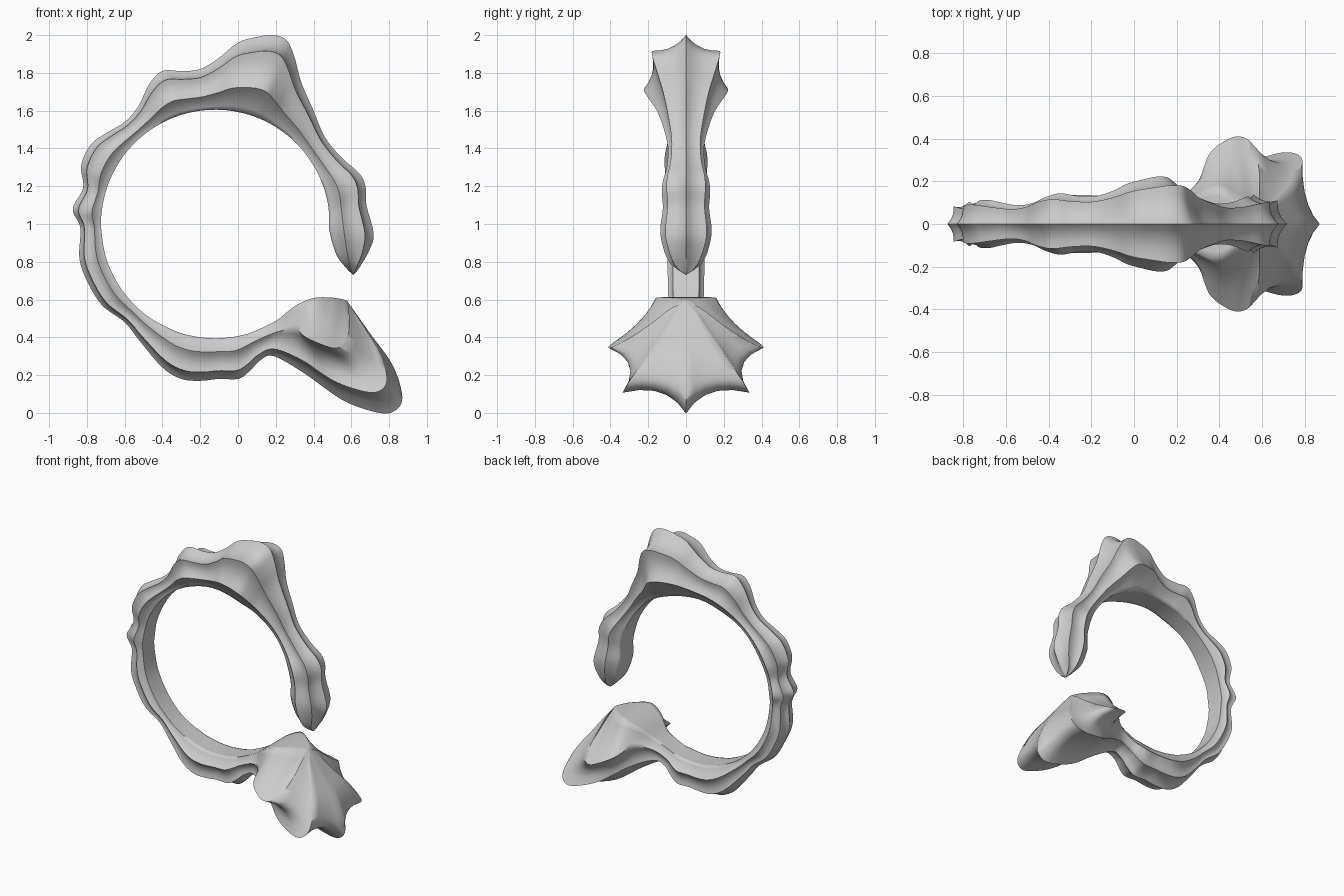
import bpy
import bmesh
from mathutils import Vector

if "Cube" in bpy.data.objects:
    bpy.data.objects.remove(bpy.data.objects["Cube"], do_unlink=True)

CENTRE = Vector((-0.12, 1.0))
BORE = 0.605
SPAN_STEPS = 6
EDGE_STEPS = 5

# Outer ridge of the band (x, z), from the slim head over the crest to the neck
crest = [(.718, .95), (.68, 1.1), (.675, 1.2), (.64, 1.27), (.55, 1.35), (.46, 1.46),
         (.4, 1.6), (.335, 1.75), (.3, 1.88), (.26, 1.97), (.19, 2), (.1, 1.99), (0, 1.96),
         (-.1, 1.88), (-.2, 1.82), (-.3, 1.81), (-.4, 1.81), (-.47, 1.74), (-.53, 1.62),
         (-.6, 1.54), (-.7, 1.48), (-.78, 1.42), (-.83, 1.31), (-.82, 1.19), (-.875, 1.08),
         (-.835, .98), (-.84, .82), (-.8, .7), (-.72, .57), (-.6, .48), (-.52, .38),
         (-.4, .24), (-.3, .18), (-.2, .17), (-.1, .18), (0, .18), (.06, .22), (.12, .28)]

# Bore point, outer point, half width of the bore face and sideways lean
head = [(.61, .73, .61, .73, 0, 0), (.57, .77, .64, .765, .03, 0),
        (.52, .84, .695, .86, .06, 0)]
flare = [(.2, .487, .19, .3, .08, 0), (.3, .565, .35, .21, .14, .02),
         (.4, .608, .55, .07, .16, .1), (.5, .61, .72, .006, .09, .14),
         (.56, .6, .82, .005, .03, .15), (.575, .595, .87, .08, .01, .13),
         (.58, .59, .82, .25, 0, .09), (.58, .59, .7, .42, 0, .04),
         (.58, .59, .58, .59, 0, 0)]


def band_section(point):
    """Section lying on the round bore, pointing at the outer ridge."""
    outer = Vector(point)
    spoke = outer - CENTRE
    base = CENTRE + spoke.normalized() * BORE
    return (*base, *outer, .055 + .1 * (spoke.length - BORE), 0)


def catmull(a, b, c, d, t):
    return 0.5 * (2 * b + (c - a) * t + (2 * a - 5 * b + 4 * c - d) * t * t
                  + (3 * b - a - 3 * c + d) * t ** 3)


def smooth_sections(rows):
    """Interpolate every section value along the sweep."""
    result = []
    for i in range(len(rows) - 1):
        quad = [rows[max(0, min(len(rows) - 1, i + k))] for k in (-1, 0, 1, 2)]
        for step in range(SPAN_STEPS):
            result.append([catmull(*vals, step / SPAN_STEPS) for vals in zip(*quad)])
    return result + [list(rows[-1])]


def outline(row):
    """Closed ridged outline with hollow flanks between the ridges."""
    bx, bz, ox, oz, bore_width, lean = row
    base = Vector((bx, 0, bz))
    rise = Vector((ox - bx, 0, oz - bz))
    height = rise.length
    up = rise.normalized()
    back = Vector((up.z, 0, -up.x)) * lean
    spread = 1 + 2.2 * lean
    low_width = (min(.04, .4 * height) + .41 * height) * spread
    high_width = (min(.03, .3 * height) + .34 * height) * spread
    side = Vector((0, 1, 0))
    ridges = [base,
              base + side * max(0, bore_width),
              base + rise * .33 + side * low_width + back,
              base + rise * .8 + side * high_width + back * .2,
              base + rise]
    core = base + rise * .45
    hollow = .25 + lean
    half = []
    for start, end, pull in zip(ridges, ridges[1:], (0, .1, hollow, hollow)):
        middle = (start + end) / 2
        control = middle.lerp(core, pull)
        for k in range(EDGE_STEPS):
            t = k / EDGE_STEPS
            half.append(start.lerp(control, t).lerp(control.lerp(end, t), t))
    half.append(ridges[-1])
    mirrored = [Vector((p.x, -p.y, p.z)) for p in half[-2:0:-1]]
    return half + mirrored


# Sweep the ridged outline into one open bangle
bm = bmesh.new()
sections = smooth_sections(head + [band_section(p) for p in crest] + flare)
loops = [[bm.verts.new(p) for p in outline(row)] for row in sections]
for first, second in zip(loops, loops[1:]):
    count = len(first)
    for j in range(count):
        n = (j + 1) % count
        bm.faces.new((first[j], first[n], second[n], second[j]))
bmesh.ops.remove_doubles(bm, verts=bm.verts, dist=0.0005)
bmesh.ops.recalc_face_normals(bm, faces=bm.faces)
mesh = bpy.data.meshes.new("ridged_bangle")
bm.to_mesh(mesh)
bm.free()
bangle = bpy.data.objects.new("ridged_bangle", mesh)
bpy.context.collection.objects.link(bangle)

# Plain grey metal
grey = bpy.data.materials.new("soft_grey")
grey.use_nodes = True
colour = (0.6, 0.6, 0.6, 1)
grey.diffuse_color = colour
grey.node_tree.nodes["Principled BSDF"].inputs["Base Color"].default_value = colour
mesh.materials.append(grey)

bpy.ops.object.select_all(action="DESELECT")
bangle.select_set(True)
bpy.context.view_layer.objects.active = bangle
bpy.ops.object.shade_smooth_by_angle(angle=1.2)
